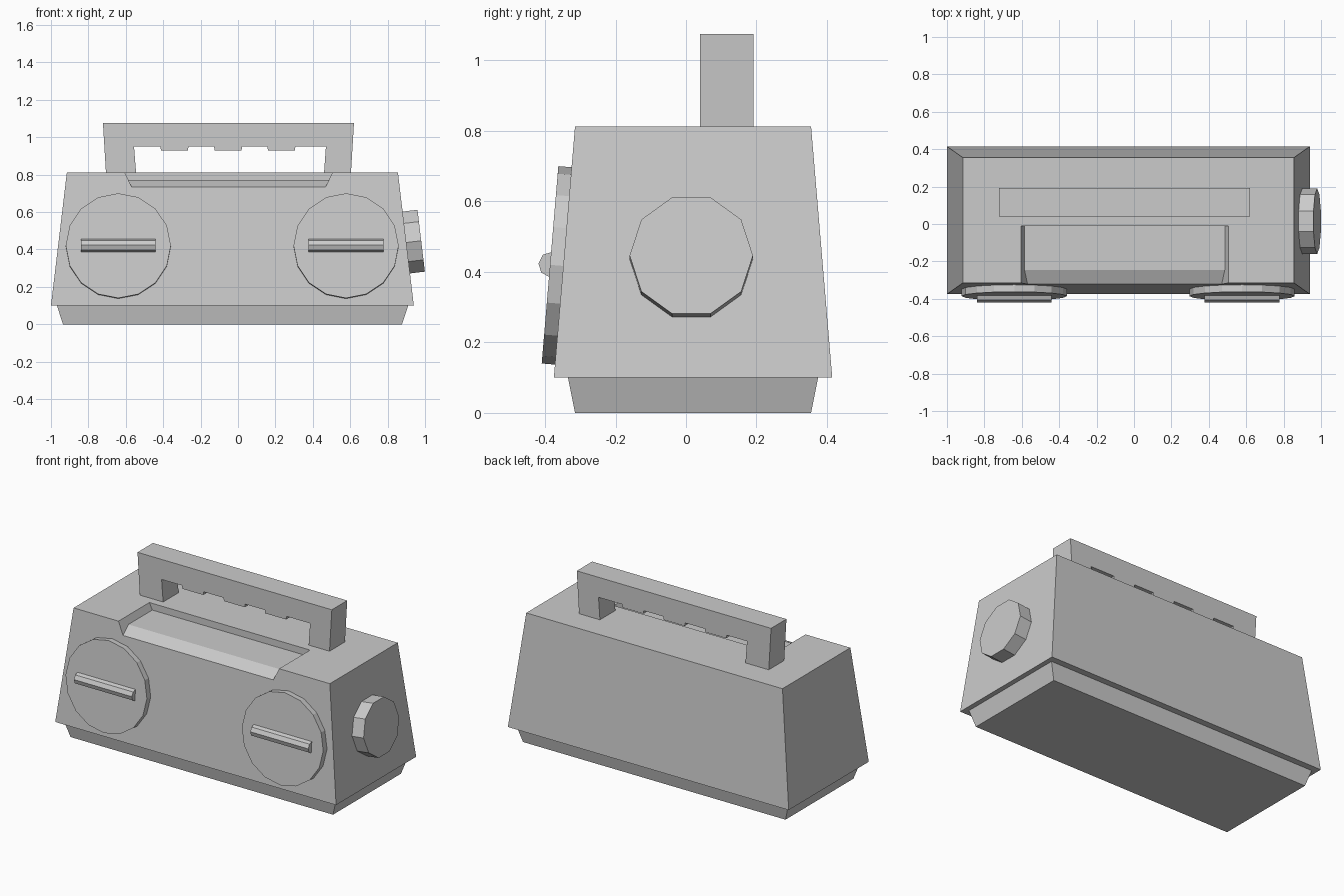
import bpy, bmesh, math
from mathutils import Matrix, Vector

cube = bpy.data.objects.get("Cube")
if cube:
    bpy.data.objects.remove(cube, do_unlink=True)

grey = bpy.data.materials.new("plain grey")
grey.use_nodes = True
GREY = (0.6, 0.6, 0.6, 1)
grey.diffuse_color = GREY
grey.node_tree.nodes["Principled BSDF"].inputs["Base Color"].default_value = GREY


def finish(name, bm):
    bmesh.ops.recalc_face_normals(bm, faces=bm.faces)
    mesh = bpy.data.meshes.new(name)
    bm.to_mesh(mesh)
    bm.free()
    mesh.materials.append(grey)
    obj = bpy.data.objects.new(name, mesh)
    bpy.context.collection.objects.link(obj)
    return obj


def loft(name, rings):
    """Closed solid through a row of matching point loops."""
    bm = bmesh.new()
    loops = [[bm.verts.new(p) for p in ring] for ring in rings]
    n = len(loops[0])
    for a, b in zip(loops, loops[1:]):
        for i in range(n):
            j = (i + 1) % n
            bm.faces.new((a[i], a[j], b[j], b[i]))
    bm.faces.new(loops[0])
    bm.faces.new(loops[-1])
    return finish(name, bm)


def rect(x0, x1, y0, y1, z):
    return [(x0, y0, z), (x1, y0, z), (x1, y1, z), (x0, y1, z)]


def cylinder(name, sides, radius, depth, matrix):
    bm = bmesh.new()
    bmesh.ops.create_cone(bm, cap_ends=True, segments=sides, radius1=radius,
                          radius2=radius, depth=depth, matrix=matrix)
    return finish(name, bm)


# Tapered case and the plinth below it
body = loft("body", [rect(-1, 0.94, -0.375, 0.415, 0.1),
                     rect(-0.915, 0.855, -0.315, 0.355, 0.812)])
loft("base", [rect(-0.936, 0.877, -0.315, 0.355, 0),
              rect(-0.968, 0.91, -0.335, 0.375, 0.1)])


# Tray cut into the top front edge, its lip sloping down to the front
def tray_ring(y, floor):
    lo, hi = (0.555 + (z - 0.812) * 0.467 for z in (floor, 0.9))
    c = -0.05
    return [(c - lo, y, floor), (c + lo, y, floor), (c + hi, y, 0.9), (c - hi, y, 0.9)]


cutter = loft("tray_cutter", [tray_ring(-0.01, 0.77), tray_ring(-0.245, 0.77),
                              tray_ring(-0.4, 0.699)])
cutter.hide_render = True
cut = body.modifiers.new("tray", 'BOOLEAN')
cut.operation = 'DIFFERENCE'
cut.solver = 'EXACT'
cut.object = cutter
bpy.context.view_layer.objects.active = body
bpy.ops.object.modifier_apply(modifier=cut.name)
bpy.data.objects.remove(cutter, do_unlink=True)

# Carrying handle with three finger grips under the bar
outline = [(-0.706, 0.81), (-0.722, 1.075), (0.62, 1.075), (0.604, 0.81),
           (0.46, 0.81), (0.47, 0.95)]
for centre in (0.232, -0.053, -0.34):
    for dx, z in ((0.075, 0.95), (0.072, 0.93), (-0.072, 0.93), (-0.075, 0.95)):
        outline.append((centre + dx, z))
outline += [(-0.556, 0.95), (-0.545, 0.81)]
loft("handle", [[(x, y, z) for x, z in outline] for y in (0.04, 0.192)])

# Front dials with ridge grips, leaning with the front face
lean = math.atan2(0.06, 0.712)
out = Vector((0, -math.cos(lean), math.sin(lean)))
for side, x in (("right", -0.64), ("left", 0.578)):
    turn = Matrix.Rotation(math.pi / 2 - lean, 4, 'X')
    face = Vector((x, -0.348, 0.417))
    cylinder(side + "_dial", 16, 0.281, 0.06,
             Matrix.Translation(face + out * 0.008) @ turn)
    cylinder(side + "_dial_grip", 8, 0.036, 0.4,
             Matrix.Translation((x, -0.383, 0.421))
             @ Matrix.Rotation(-lean, 4, 'X') @ Matrix.Rotation(math.pi / 2, 4, 'Y'))

# Ten-sided knob on the left side
tilt = math.atan2(0.085, 0.712)
out = Vector((math.cos(tilt), 0, math.sin(tilt)))
cylinder("side_knob", 10, 0.175, 0.11,
         Matrix.Translation(Vector((0.899, 0.015, 0.437)) + out * 0.026)
         @ Matrix.Rotation(math.pi / 2 - tilt, 4, 'Y'))
